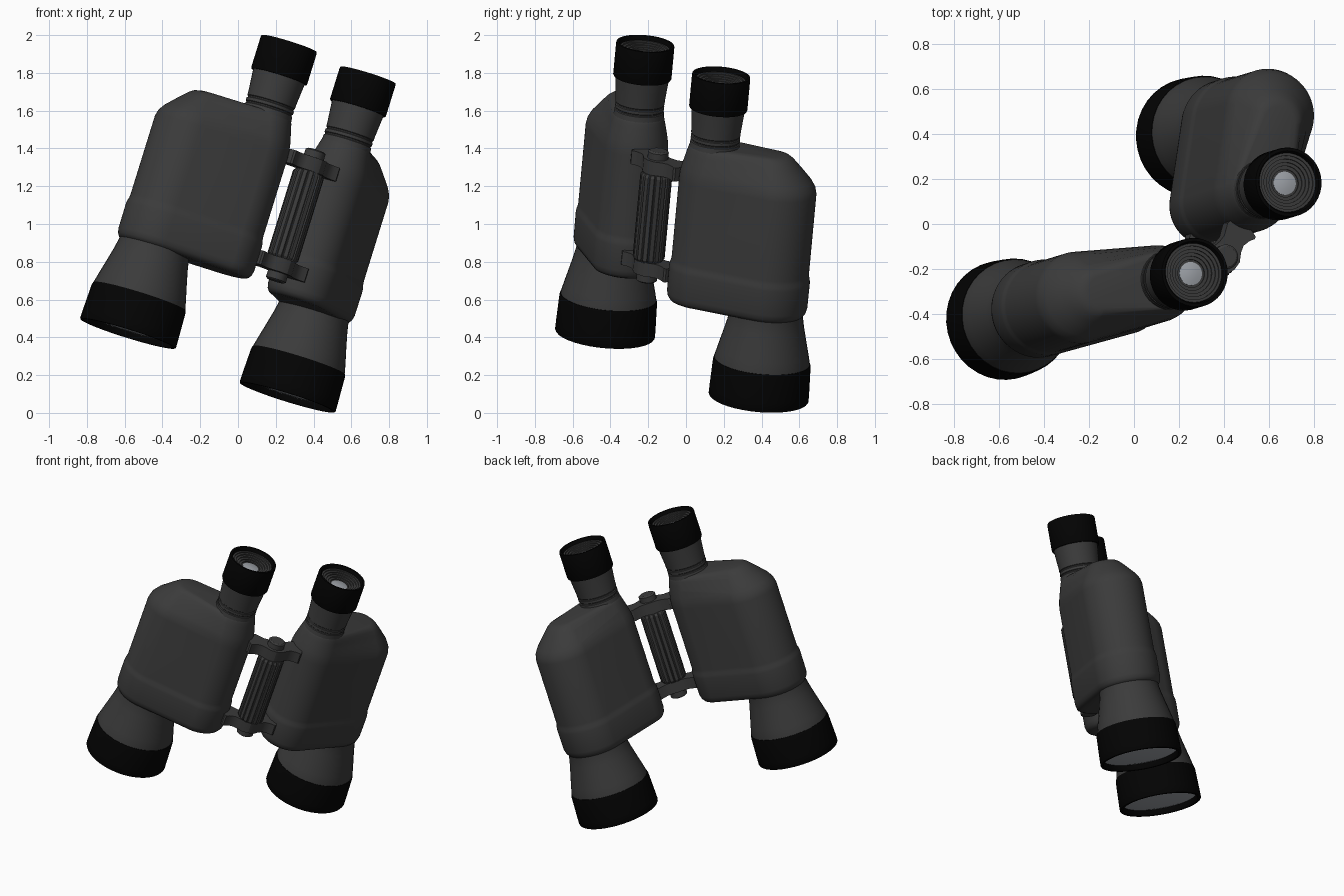
import bpy, bmesh, math
from mathutils import Matrix, Vector

if "Cube" in bpy.data.objects:
    bpy.data.objects.remove(bpy.data.objects["Cube"])

# Leaning local frame: x across the pair, y to the back, z along the barrels (lens end = 0)
D = Vector((0.295, 0.089, 0.951)).normalized()
U = Vector((0.693, 0.667, -0.276))
U = (U - D * U.dot(D)).normalized()
V = D.cross(U)
O = Vector((-0.161, -0.0225, 0.251))
FRAME = Matrix((U, V, D)).transposed().to_4x4()
FRAME.translation = O


def mat(name, r, g, b):
    m = bpy.data.materials.new(name)
    m.diffuse_color = (r, g, b, 1)
    m.use_nodes = True
    m.node_tree.nodes["Principled BSDF"].inputs["Base Color"].default_value = m.diffuse_color
    return m


GREY = mat("dark_grey_rubber", 0.044, 0.044, 0.044)
BLACK = mat("black_rubber", 0.001, 0.001, 0.001)
GLASS = mat("pale_glass", 0.34, 0.36, 0.39)

OBJ = (0.61, 0.0)       # objective axis
EYE = (0.3015, -0.197)  # eyepiece axis
HINGE = (0.0, -0.315)   # hinge axis


def loft(name, rings, material, mirror=True, angle=35):
    """Skin a stack of equal rings and cap both ends."""
    bm = bmesh.new()
    rows = [[bm.verts.new(p) for p in ring] for ring in rings]
    n = len(rows[0])
    for a, b in zip(rows, rows[1:]):
        for i in range(n):
            j = (i + 1) % n
            bm.faces.new((a[i], a[j], b[j], b[i]))
    bm.faces.new(rows[0][::-1])
    bm.faces.new(rows[-1])
    bmesh.ops.recalc_face_normals(bm, faces=bm.faces)
    me = bpy.data.meshes.new(name)
    bm.to_mesh(me)
    bm.free()
    me.materials.append(material)
    ob = bpy.data.objects.new(name, me)
    bpy.context.collection.objects.link(ob)
    ob.matrix_world = FRAME
    bpy.ops.object.select_all(action='DESELECT')
    ob.select_set(True)
    bpy.context.view_layer.objects.active = ob
    bpy.ops.object.shade_smooth_by_angle(angle=math.radians(angle))
    if mirror:
        ob.modifiers.new("other_side", 'MIRROR')
    return ob


def lathe(name, centre, profile, material, mirror=True, n=36):
    """Turn a (radius, height) profile around an axis."""
    ang = [2 * math.pi * i / n for i in range(n)]
    rings = [[(centre[0] + r * math.cos(t), centre[1] + r * math.sin(t), z)
              for t in ang] for r, z in profile]
    return loft(name, rings, material, mirror)


def housing_ring(z, off, n=64):
    """Outline around a big circle on the lens axis and a smaller one on the eye axis."""
    big, small = Vector(OBJ), Vector(EYE)
    off_eye = off
    if z > 1:  # the shoulder leans in at the outer end and blends into the neck
        big += (small - big).normalized() * -off * 0.45
        off_eye = off * 0.37
    ring = []
    for i in range(n):
        t = 2 * math.pi * i / n
        d = Vector((math.cos(t), math.sin(t)))
        p = max((big + d * (0.205 + off), small + d * (0.172 + off_eye)),
                key=lambda q: q.dot(d))
        ring.append((p.x, p.y, z))
    return ring


# Prism housings with a slightly thicker lower band and rounded shoulders
loft("prism_housing", [housing_ring(z, o) for z, o in (
    (0.468, -0.06), (0.470, -0.03), (0.478, -0.010), (0.495, 0.002), (0.52, 0.008),
    (0.655, 0.009), (0.675, 0.007), (0.69, 0.002), (0.71, 0.0), (1.15, 0.0),
    (1.185, -0.006), (1.22, -0.022), (1.265, -0.052), (1.30, -0.076), (1.325, -0.094),
    (1.340, -0.110), (1.347, -0.13))], GREY)

# Objective tubes, black hoods and recessed front lenses
lathe("objective_tube", OBJ, [
    (0.17, 0.52), (0.193, 0.50), (0.194, 0.465), (0.205, 0.41), (0.222, 0.34),
    (0.241, 0.265), (0.253, 0.215), (0.255, 0.19), (0.22, 0.17)], GREY)
lathe("objective_hood", OBJ, [
    (0.235, 0.209), (0.256, 0.207), (0.260, 0.19), (0.265, 0.05), (0.266, 0.005),
    (0.263, 0.0), (0.247, 0.0), (0.243, 0.006), (0.240, 0.06), (0.1, 0.06)], BLACK)
lathe("front_lens", OBJ, [
    (0.241, 0.058), (0.241, 0.036), (0.20, 0.029), (0.12, 0.022), (0.05, 0.019),
    (0.01, 0.0185)], GLASS)

# Eyepiece necks with two grooves
lathe("eyepiece_neck", EYE, [
    (0.13, 1.24), (0.139, 1.30), (0.133, 1.34),
    (0.131, 1.362), (0.126, 1.366), (0.126, 1.372), (0.131, 1.376), (0.131, 1.392),
    (0.126, 1.396), (0.126, 1.402), (0.131, 1.406), (0.132, 1.43), (0.143, 1.55),
    (0.12, 1.56)], GREY)

# Black eyecups, open at the top
lathe("eyecup", EYE, [
    (0.135, 1.546), (0.152, 1.546), (0.155, 1.552), (0.155, 1.722), (0.153, 1.731),
    (0.140, 1.731), (0.135, 1.724), (0.131, 1.685), (0.05, 1.665)], BLACK)

# Stepped rings inside the eyecups
steps = [(0.132, 1.66), (0.132, 1.708)]
for k in range(5):
    r, z = 0.120 - 0.0145 * k, 1.708 - 0.008 * k
    steps += [(r, z), (r, z - 0.008)]
steps += [(0.045, 1.668), (0.045, 1.66)]
lathe("eyepiece_step_rings", EYE, steps, GREY)
lathe("eye_lens", EYE, [(0.052, 1.66), (0.052, 1.670), (0.03, 1.675), (0.008, 1.677)],
      GLASS)

# Ribbed focus grip on the hinge
ribs, grip = 16, []
for z, k in ((0.635, 0.88), (0.65, 1.0), (1.105, 1.0), (1.12, 0.88)):
    ring = []
    for i in range(ribs):
        for f, r in ((0.0, 0.078), (0.15, 0.085), (0.80, 0.085), (0.95, 0.078)):
            t = 2 * math.pi * (i + f) / ribs
            ring.append((r * k * math.cos(t), HINGE[1] + r * k * math.sin(t), z))
    grip.append(ring)
loft("focus_grip", grip, GREY, mirror=False, angle=25)

# Hinge pin with end knobs
lathe("hinge_pin", HINGE, [
    (0.045, 0.515), (0.055, 0.522), (0.055, 0.56), (0.068, 0.562), (0.068, 0.645),
    (0.06, 0.65), (0.06, 1.11), (0.068, 1.115), (0.068, 1.195), (0.055, 1.2),
    (0.055, 1.235), (0.045, 1.242)], GREY, mirror=False, n=24)

# Hinge arms reaching to both housings, top and bottom
outline = [(0, -0.387), (0.04, -0.38), (0.075, -0.352), (0.105, -0.338), (0.14, -0.342),
           (0.165, -0.352), (0.175, -0.345), (0.19, -0.22), (0.12, -0.215),
           (0.07, -0.245), (0.035, -0.25), (0, -0.247)]
for label, z0, z1 in (("upper", 1.123, 1.198), ("lower", 0.562, 0.637)):
    loft(label + "_hinge_arm", [[(x, y, z) for x, y in outline] for z in (z0, z1)], GREY)
